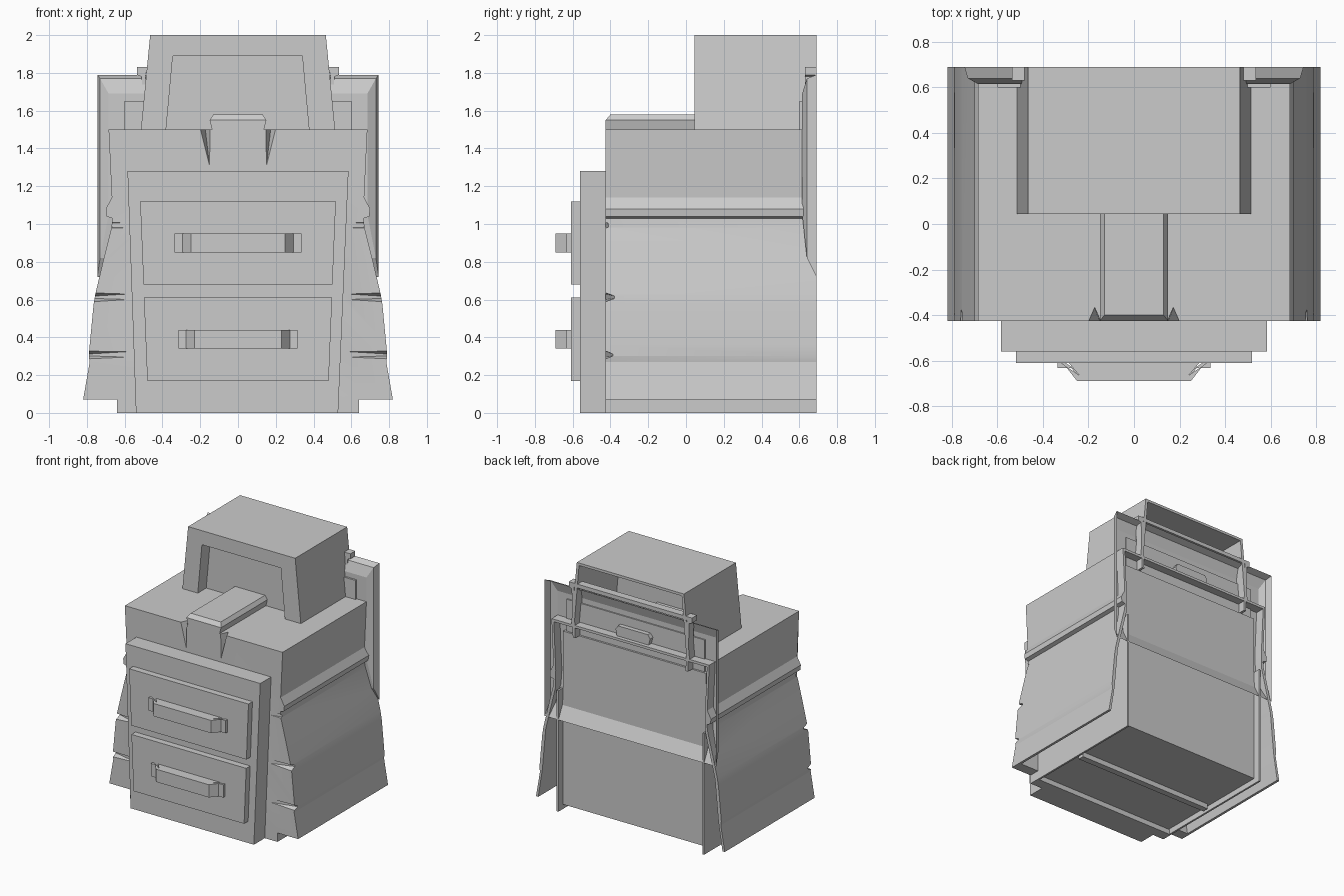
import bpy, bmesh
from mathutils import Vector

if "Cube" in bpy.data.objects:
    bpy.data.objects.remove(bpy.data.objects["Cube"])


def finish(name, bm, smooth=False):
    bmesh.ops.recalc_face_normals(bm, faces=bm.faces)
    me = bpy.data.meshes.new(name)
    bm.to_mesh(me)
    bm.free()
    ob = bpy.data.objects.new(name, me)
    bpy.context.collection.objects.link(ob)
    return ob


def prism(name, pts, a, b, axis='y'):
    """Extrude a profile: (x, z) along y, or (x, y) along z."""
    bm = bmesh.new()
    co = lambda p, t: (p[0], t, p[1]) if axis == 'y' else (p[0], p[1], t)
    lo = [bm.verts.new(co(p, a)) for p in pts]
    hi = [bm.verts.new(co(p, b)) for p in pts]
    bm.faces.new(lo)
    bm.faces.new(hi)
    n = len(pts)
    for i in range(n):
        bm.faces.new((lo[i], lo[(i + 1) % n], hi[(i + 1) % n], hi[i]))
    return finish(name, bm)


def box(name, x0, x1, y0, y1, z0, z1):
    return prism(name, [(x0, z0), (x1, z0), (x1, z1), (x0, z1)], y0, y1)


def hull(name, pts):
    bm = bmesh.new()
    for p in pts:
        bm.verts.new(p)
    bmesh.ops.convex_hull(bm, input=bm.verts)
    return finish(name, bm)


def mirrored(half):
    return half + [(-x, z) for x, z in reversed(half)]


def cut(ob, cutter):
    m = ob.modifiers.new("cut", 'BOOLEAN')
    m.operation, m.solver, m.object = 'DIFFERENCE', 'EXACT', cutter
    bpy.context.view_layer.objects.active = ob
    bpy.ops.object.modifier_apply(modifier=m.name)
    bpy.data.objects.remove(cutter, do_unlink=True)


# Flared outer body, hollowed from the back and below
half = [(.685, 1.5), (.668, 1.14), (.70, 1.08), (.695, 1.04), (.665, 1.03), (.67, .98),
        (.715, .8), (.755, .63), (.765, .57), (.785, .36), (.79, .30), (.785, .27),
        (.82, .07), (.64, .07), (.64, 0)]
body = prism("body_shell", mirrored(half), -.425, .69)
inner = [(.665, 1.48), (.648, 1.1), (.65, .97), (.735, .62), (.765, .29), (.80, .07), (.80, -.1)]
cut(body, prism("hollow", mirrored(inner), -.34, .8))

# Dents along the front edge
for s in (-1, 1):
    for z, w, d in ((.61, .035, .065), (.305, .03, .045), (.99, .02, .04)):
        cut(body, hull("dent", [(s * .9, -.44, z + w), (s * .9, -.44, z - w),
                                (s * .9, -.425 + d * 1.3, z), (s * .57, -.428, z + .02),
                                (s * .57, -.428, z - .01)]))
    cut(body, hull("dent", [(s * .14, -.44, 1.52), (s * .21, -.44, 1.52),
                            (s * .175, -.36, 1.52), (s * .15, -.428, 1.3)]))
bpy.ops.object.select_all(action='DESELECT')
body.select_set(True)
bpy.context.view_layer.objects.active = body
bpy.ops.object.shade_smooth_by_angle(angle=.3)

# Inner cabinet with back panel, side skirts and floor bars
box("inner_cabinet", -.62, .62, -.4, .64, .04, 1.4)
for s in (-1, 1):
    box("side_skirt", *sorted((s * .625, s * .64)), -.4, .69, 0, .95)
for y in (-.39, .08):
    box("floor_bar", -.6, .6, y, y + .05, 0, .045)

# Front door slab, drawers and handles
prism("front_slab", [(-.54, 0), (.53, 0), (.585, 1.28), (-.585, 1.28)], -.56, -.42)
for w, z0, z1, hw in ((.5, .68, 1.12, .335), (.48, .17, .61, .315)):
    prism("drawer_front", [(-w, z0), (w, z0), (w + .018, z1), (-w - .018, z1)], -.61, -.55)
    outer = [(hw, -.60), (hw, -.632), (hw - .04, -.632), (hw - .085, -.69)]
    inside = [(-hw + .095, -.665), (-hw + .04, -.60)]
    pts = outer + [(-x, y) for x, y in reversed(outer)] + inside + \
        [(-x, y) for x, y in reversed(inside)]
    zc = (z0 + z1) / 2
    prism("drawer_handle", pts, zc - .05, zc + .05, 'z')

# Hood with recessed front, open at the back
hood = prism("hood", [(-.515, 1.49), (.515, 1.49), (.465, 2), (-.465, 2)], .045, .69)
cut(hood, prism("hollow", [(-.497, 1.4), (.497, 1.4), (.446, 1.98), (-.446, 1.98)], .17, .8))
cut(hood, prism("recess", [(-.39, 1.4), (.385, 1.4), (.34, 1.89), (-.345, 1.89)], 0, .15))

# Raised strip along the top
hull("top_strip", [(s * x, y, z) for s in (-1, 1) for x, y, z in
                   ((.135, -.425, 1.49), (.15, -.425, 1.55), (.13, -.40, 1.58),
                    (.135, .66, 1.49), (.15, .66, 1.55), (.13, .66, 1.58))])

# Back tray: bevelled shell open to the rear
bm = bmesh.new()
rings = []
for x, y, z0, z1 in ((.745, .69, .72, 1.79), (.73, .64, .82, 1.77), (.685, .615, 1.05, 1.69)):
    rings.append([bm.verts.new(p) for p in ((-x, y, z0), (x, y, z0), (x, y, z1), (-x, y, z1))])
for a, b in zip(rings, rings[1:]):
    for i in range(4):
        j = (i + 1) % 4
        bm.faces.new((a[i], a[j], b[j], b[i]))
bm.faces.new(rings[-1])
finish("back_tray", bm)
box("tray_plate", -.6, .6, .60, .625, 1.1, 1.65)

# Thin bracket around the top of the tray
bracket = [(.48, 1.4), (.50, 1.4), (.51, 1.78), (.535, 1.79), (.535, 1.83)]
lower = [(-.48, 1.4), (-.49, 1.80), (.49, 1.80)]
prism("back_bracket", mirrored(bracket)[1:-1] + lower + [(.48, 1.4)], .63, .69)
